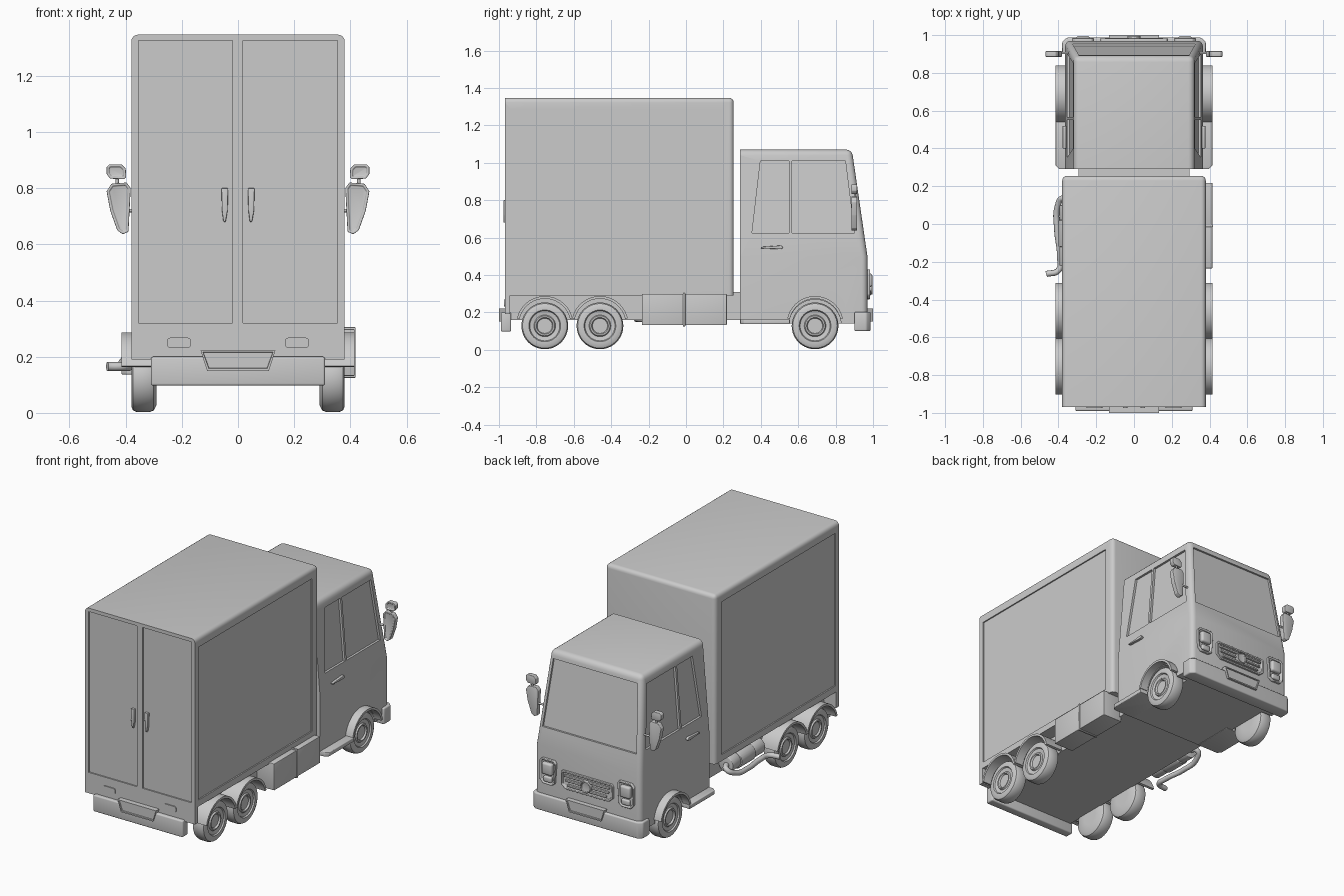
import bpy, bmesh, math
from mathutils import Vector

if "Cube" in bpy.data.objects:
    bpy.data.objects.remove(bpy.data.objects["Cube"])


def smooth(bm, angle=32):
    for f in bm.faces:
        f.smooth = True
    for e in bm.edges:
        if len(e.link_faces) == 2 and e.calc_face_angle(0) > math.radians(angle):
            e.smooth = False


def make(name, bm):
    bmesh.ops.recalc_face_normals(bm, faces=bm.faces)
    smooth(bm)
    me = bpy.data.meshes.new(name)
    bm.to_mesh(me)
    bm.free()
    ob = bpy.data.objects.new(name, me)
    bpy.context.collection.objects.link(ob)
    return ob


def extrude(pts, vec):
    bm = bmesh.new()
    vec = Vector(vec)
    a = [bm.verts.new(p) for p in pts]
    b = [bm.verts.new(Vector(p) + vec) for p in pts]
    n = len(pts)
    bm.faces.new(a)
    bm.faces.new(b[::-1])
    for i in range(n):
        bm.faces.new((a[i], b[i], b[(i + 1) % n], a[(i + 1) % n]))
    bmesh.ops.recalc_face_normals(bm, faces=bm.faces)
    return bm


def bevel(bm, width, test=lambda e: True, seg=3):
    if width:
        bmesh.ops.bevel(bm, geom=[e for e in bm.edges if test(e)], offset=width,
                        segments=seg, profile=0.5, affect='EDGES')


def prism(name, pts, vec, bev=0.0, frame=0.0, depth=0.006):
    """Extruded outline; frame > 0 insets and sinks the far face."""
    bm = extrude(pts, vec)
    d = Vector(vec).normalized()
    if frame:
        face = max(bm.faces, key=lambda f: f.normal.dot(d))
        bmesh.ops.inset_region(bm, faces=[face], thickness=frame)
        r = bmesh.ops.inset_region(bm, faces=[face], thickness=0.002)
        bmesh.ops.translate(bm, verts=face.verts, vec=-d * depth)
    bevel(bm, bev)
    return make(name, bm)


def box(name, lo, hi, bev=0.0):
    (x0, y0, z0), (x1, y1, z1) = lo, hi
    return prism(name, [(x0, y0, z0), (x1, y0, z0), (x1, y1, z0), (x0, y1, z0)],
                 (0, 0, z1 - z0), bev)


def lathe_x(name, profile, loc, side, n=40):
    """Spin (x, radius) profile around the x axis."""
    bm = bmesh.new()
    rings = [[bm.verts.new((loc[0] + side * x, loc[1] + r * math.cos(t), loc[2] + r * math.sin(t)))
              for t in (2 * math.pi * i / n for i in range(n))] for x, r in profile]
    for a, b in zip(rings, rings[1:]):
        for i in range(n):
            bm.faces.new((a[i], a[(i + 1) % n], b[(i + 1) % n], b[i]))
    bm.faces.new(rings[0])
    bm.faces.new(rings[-1])
    return make(name, bm)


def tube(name, pts, r):
    cu = bpy.data.curves.new(name, 'CURVE')
    cu.dimensions = '3D'
    cu.bevel_depth, cu.bevel_resolution, cu.use_fill_caps = r, 4, True
    sp = cu.splines.new('BEZIER')
    sp.bezier_points.add(len(pts) - 1)
    for bp, p in zip(sp.bezier_points, pts):
        bp.co = p
        bp.handle_left_type = bp.handle_right_type = 'AUTO'
    ob = bpy.data.objects.new(name, cu)
    bpy.context.collection.objects.link(ob)
    return ob


def carve(ob, cutters):
    for c in cutters:
        m = ob.modifiers.new('cut', 'BOOLEAN')
        m.operation, m.solver, m.object = 'DIFFERENCE', 'EXACT', c
    dg = bpy.context.evaluated_depsgraph_get()
    me = bpy.data.meshes.new_from_object(ob.evaluated_get(dg))
    ob.modifiers.clear()
    bm = bmesh.new()
    bm.from_mesh(me)
    smooth(bm)
    bm.to_mesh(me)
    bm.free()
    ob.data = me
    for c in cutters:
        bpy.data.objects.remove(c)


WZ, FRONT, REAR = 0.128, 0.69, (-0.755, -0.46)

# Cargo box with sunken side panels and rear doors
bm = extrude([(-.38, -.968, .29), (.38, -.968, .29), (.38, .255, .29), (-.38, .255, .29)], (0, 0, 1.057))
bevel(bm, .025, lambda e: not all(v.co.y < -.96 for v in e.verts) and not all(v.co.z < .3 for v in e.verts), 4)
cargo = make('cargo_box', bm)
cuts = [box('cut', (min(s * .372, s * .45), -.935, .33), (max(s * .372, s * .45), .19, 1.285)) for s in (-1, 1)]
cuts += [box('cut', (x0, -1.1, .32), (x1, -.96, 1.325)) for x0, x1 in ((-.355, -.02), (.018, .355))]
carve(cargo, cuts)

# Chassis and rear panel
box('chassis', (-.295, -.95, .16), (.295, .93, .31))
box('rear_panel', (-.38, -.968, .19), (.38, -.94, .295))

# Cab: three stacked outlines, slanted above the belt line
bm = bmesh.new()
rings = []
for hw, yf, z in ((.365, .97, .14), (.365, .97, .5), (.318, .887, 1.07)):
    rings.append([bm.verts.new(p) for p in ((-hw, .29, z), (hw, .29, z), (hw, yf, z), (-hw, yf, z))])
for a, b in zip(rings, rings[1:]):
    for i in range(4):
        bm.faces.new((a[i], a[(i + 1) % 4], b[(i + 1) % 4], b[i]))
bm.faces.new(rings[0])
bm.faces.new(rings[2])
bevel(bm, .03, lambda e: max(v.co.y for v in e.verts) > .3 and abs(e.verts[0].co.z - e.verts[1].co.z) > .1
      and min(v.co.y for v in e.verts) > .3
      or min(v.co.z for v in e.verts) > 1 and max(v.co.y for v in e.verts) > .3, 4)
cab = make('cab', bm)
side_x = lambda z: .365 - (z - .5) * .0825
front_y = lambda z: .97 - (z - .5) * .1456
cuts = []
for s in (-1, 1):
    for win in (((.353, .625), (.55, .625), (.55, 1.01), (.398, 1.01)),
                ((.566, .625), (.9, .625), (.852, 1.01), (.566, 1.01))):
        cuts.append(prism('cut', [(s * (side_x(z) + .03), y, z) for y, z in win], (-s * .044, 0, 0)))
    cuts.append(lathe_x('cut', [(.29, .14), (.5, .14)], (0, FRONT, WZ), s))
cuts.append(prism('cut', [(x, front_y(z) + .03, z) for x, z in
                          ((-.325, .61), (.325, .61), (.292, 1.02), (-.292, 1.02))], (0, -.042, 0)))
carve(cab, cuts)

# Wheels: rounded tyre, rim step and hub
TYRE = [(.29, .05), (.29, .10), (.30, .119), (.315, .125), (.36, .125), (.374, .119), (.38, .105),
        (.38, .085), (.372, .08), (.368, .058), (.376, .053), (.376, .045), (.366, .04), (.366, .01)]
for s, side in ((-1, 'left'), (1, 'right')):
    for i, y in enumerate((FRONT,) + REAR):
        lathe_x(f'wheel_{side}_{i}', TYRE, (0, y, WZ), s)
        # Curved mudguards
        arc = [math.radians(12 + 156 * k / 24) for k in range(25)]
        ro, ri = .152, .138
        pts = [(s * .29, y + ro * math.cos(t), .135 + ro * math.sin(t)) for t in arc]
        pts += [(s * .29, y + ri * math.cos(t), .135 + ri * math.sin(t)) for t in reversed(arc)]
        prism(f'mudguard_{side}_{i}', pts, (s * .125, 0, 0))
    # Cab step
    prism(f'cab_step_{side}', [(s * .25, .29, .137), (s * .395, .29, .137), (s * .415, .31, .137),
                               (s * .415, .555, .137), (s * .25, .555, .137)], (0, 0, .026), .004)
    # Door handle
    prism(f'door_handle_{side}', [(s * .36, .40, .542), (s * .36, .51, .538), (s * .36, .52, .545),
                                  (s * .36, .51, .558), (s * .36, .40, .55)], (s * .018, 0, 0), .003)
    # Mirrors and arms
    low = [(.382, .80), (.397, .82), (.45, .816), (.468, .79), (.455, .72), (.43, .65), (.41, .636), (.39, .645)]
    top = [(.398, .84), (.405, .832), (.455, .834), (.468, .85), (.468, .875), (.458, .885), (.415, .885), (.40, .87)]
    for nm, o in (('lower', low), ('upper', top)):
        prism(f'mirror_{nm}_{side}', [(s * x, .915, z) for x, z in o], (0, -.03, 0), .003, .009)
    tube(f'mirror_arm_{side}', [(s * .335, .905, .72), (s * .39, .905, .72)], .006)
    tube(f'mirror_post_{side}', [(s * .43, .903, .80), (s * .43, .903, .85)], .006)
    # Headlights
    lamp = [(.222, .285), (.245, .27), (.305, .272), (.325, .295), (.328, .41), (.31, .43), (.225, .43), (.212, .415)]
    prism(f'headlight_{side}', [(s * x, .96, z) for x, z in lamp], (0, .024, 0), .004, .012, .012)
    box(f'headlight_lens_{side}', (s * .27 - .036, .96, .335), (s * .27 + .036, .996, .408), .012)
    box(f'indicator_{side}', (s * .27 - .028, .96, .287), (s * .27 + .028, .988, .322), .008)
    # Rear lights and cargo door handles
    bm = extrude([(s * .21 - .042, -.96, .231), (s * .21 + .042, -.96, .231),
                  (s * .21 + .042, -.96, .268), (s * .21 - .042, -.96, .268)], (0, -.014, 0))
    bevel(bm, .012, lambda e: abs(e.verts[0].co.y - e.verts[1].co.y) > .01)
    make(f'rear_light_{side}', bm)
    hx = s * .047
    prism(f'cargo_handle_{side}', [(hx - .012, -.955, .80), (hx + .012, -.955, .80), (hx + .010, -.955, .72),
                                   (hx + .003, -.955, .68), (hx - .005, -.955, .68), (hx - .010, -.955, .72)],
          (0, -.02, 0), .003)

# Bumpers and plate holders
box('rear_bumper', (-.31, -.99, .097), (.31, -.935, .2), .008)
bm = extrude([(-.38, .9, .1), (-.38, .965, .1), (-.355, .987, .1), (.355, .987, .1),
              (.38, .965, .1), (.38, .9, .1)], (0, 0, .102))
bevel(bm, .008)
make('front_bumper', bm)
for nm, s in (('rear', -1), ('front', 1)):
    prism(f'{nm}_plate_holder', [(-.11, s * .96, .15), (.11, s * .96, .15), (.133, s * .96, .222), (-.133, s * .96, .222)],
          (0, s * .04, 0), 0, .01)

# Grille with slats and a plain round boss
prism('grille', [(-.15, .96, .275), (.15, .96, .275), (.18, .96, .30), (.18, .96, .375), (.17, .96, .388),
                 (-.17, .96, .388), (-.18, .96, .375), (-.18, .96, .30)], (0, .022, 0), .003, .012, .01)
for i, w in enumerate((.135, .15, .155)):
    z = .302 + i * .028
    box(f'grille_slat_{i}', (-w, .965, z - .006), (w, .984, z + .006), .003)
boss = [(.035 * math.cos(2 * math.pi * i / 28), .965, .33 + .035 * math.sin(2 * math.pi * i / 28)) for i in range(28)]
prism('grille_boss', boss, (0, .031, 0), .002, .006)

# Right-hand storage boxes and strap
box('storage_box_rear', (.28, -.235, .132), (.415, -.013, .298), .003)
box('storage_box_front', (.28, -.007, .132), (.415, .218, .298), .003)
box('storage_strap', (.28, -.016, .125), (.419, -.004, .305), .003)

# Left-hand silencer and exhaust pipe
for i, (y0, y1, r) in enumerate(((-.22, -.12, .05), (-.12, .02, .056), (.02, .10, .05))):
    ring = [(-.345 + r * math.cos(2 * math.pi * k / 28), y0, .225 + r * math.sin(2 * math.pi * k / 28)) for k in range(28)]
    prism(f'silencer_{i}', ring, (0, y1 - y0, 0), .004)
tube('exhaust_pipe', [(-.345, .09, .225), (-.375, .135, .215), (-.405, .09, .185), (-.407, -.03, .168),
                      (-.392, -.17, .165), (-.40, -.245, .165), (-.465, -.265, .165)], .016)
